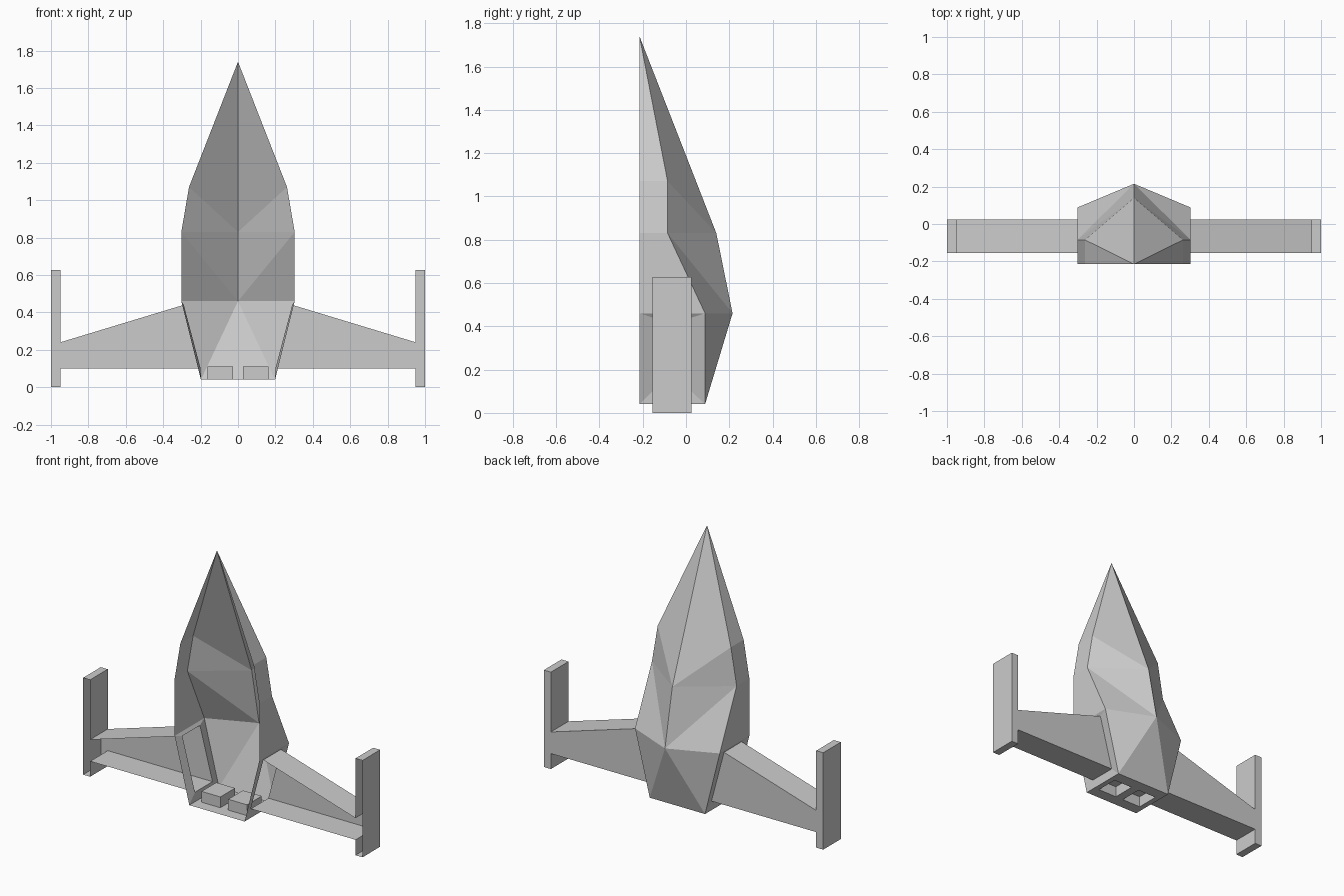
import bpy, bmesh

if "Cube" in bpy.data.objects:
    bpy.data.objects.remove(bpy.data.objects["Cube"])


def make_half(name, build):
    """Build the +x half with bmesh and mirror it across x = 0."""
    bm = bmesh.new()

    def face(*pts):
        return bm.faces.new([bm.verts.new(p) for p in pts])

    build(face)
    bmesh.ops.remove_doubles(bm, verts=bm.verts, dist=0.0005)
    bmesh.ops.recalc_face_normals(bm, faces=bm.faces)
    me = bpy.data.meshes.new(name)
    bm.to_mesh(me)
    bm.free()
    ob = bpy.data.objects.new(name, me)
    bpy.context.collection.objects.link(ob)
    mod = ob.modifiers.new("Mirror", 'MIRROR')
    mod.use_clip = True
    return ob


def strips(face, a, b, closed=True):
    """Quads between two matching point rows."""
    n = len(a)
    for i in range(n if closed else n - 1):
        j = (i + 1) % n
        face(a[i], a[j], b[j], b[i])


FRONT = -0.215
nose = (0, FRONT, 1.74)
# side crease, from the shoulder down to the tail
side = [(0.262, -0.085, 1.07), (0.303, -0.085, 0.83), (0.303, 0.088, 0.46), (0.198, 0.088, 0.04)]
rim = [(x, FRONT, z) for x, y, z in side]
# spine ridge on the back
spine = [(0, 0.14, 0.83), (0, 0.215, 0.46), (0, 0.088, 0.04)]
# opening in the lower side wall where the wing joins
W0, W1 = -0.155, 0.025
root_top, root_low = (0.29, 0.44), (0.2, 0.1)


def hull(face):
    # back panels
    face(nose, side[0], spine[0])
    face(side[0], side[1], spine[0])
    face(spine[0], side[1], spine[1])
    face(side[1], side[2], spine[1])
    face(spine[1], side[2], side[3])
    face(spine[1], side[3], spine[2])
    # side walls (front is open)
    face(nose, rim[0], side[0])
    strips(face, rim[:3], side[:3], closed=False)
    # frame around the wing opening
    outer = [rim[2], side[2], side[3], rim[3]]
    inner = [(x, y, z) for (x, z), y in ((root_top, W0), (root_top, W1), (root_low, W1), (root_low, W0))]
    strips(face, outer, inner)
    # tail plate with a nozzle recess
    plate = [(0, FRONT, 0.04), rim[3], side[3], spine[2]]
    mouth = [(x, y, 0.04) for x, y in ((0.028, -0.14), (0.163, -0.14), (0.163, 0.01), (0.028, 0.01))]
    top = [(x, y, 0.11) for x, y, z in mouth]
    strips(face, plate, mouth)
    strips(face, mouth, top)
    face(*top)


def wing(face):
    # wing and winglet outline, open at the front and at the root
    outline = [root_top, (0.95, 0.24), (0.95, 0.627), (1, 0.627),
               (1, 0), (0.95, 0), (0.95, 0.1), root_low]
    front = [(x, W0, z) for x, z in outline]
    back = [(x, W1, z) for x, z in outline]
    strips(face, front, back, closed=False)
    # back skin of wing and winglet
    face(back[0], back[1], back[6], back[7])
    face(*back[1:7])


make_half("hull", hull)
make_half("wings", wing)
